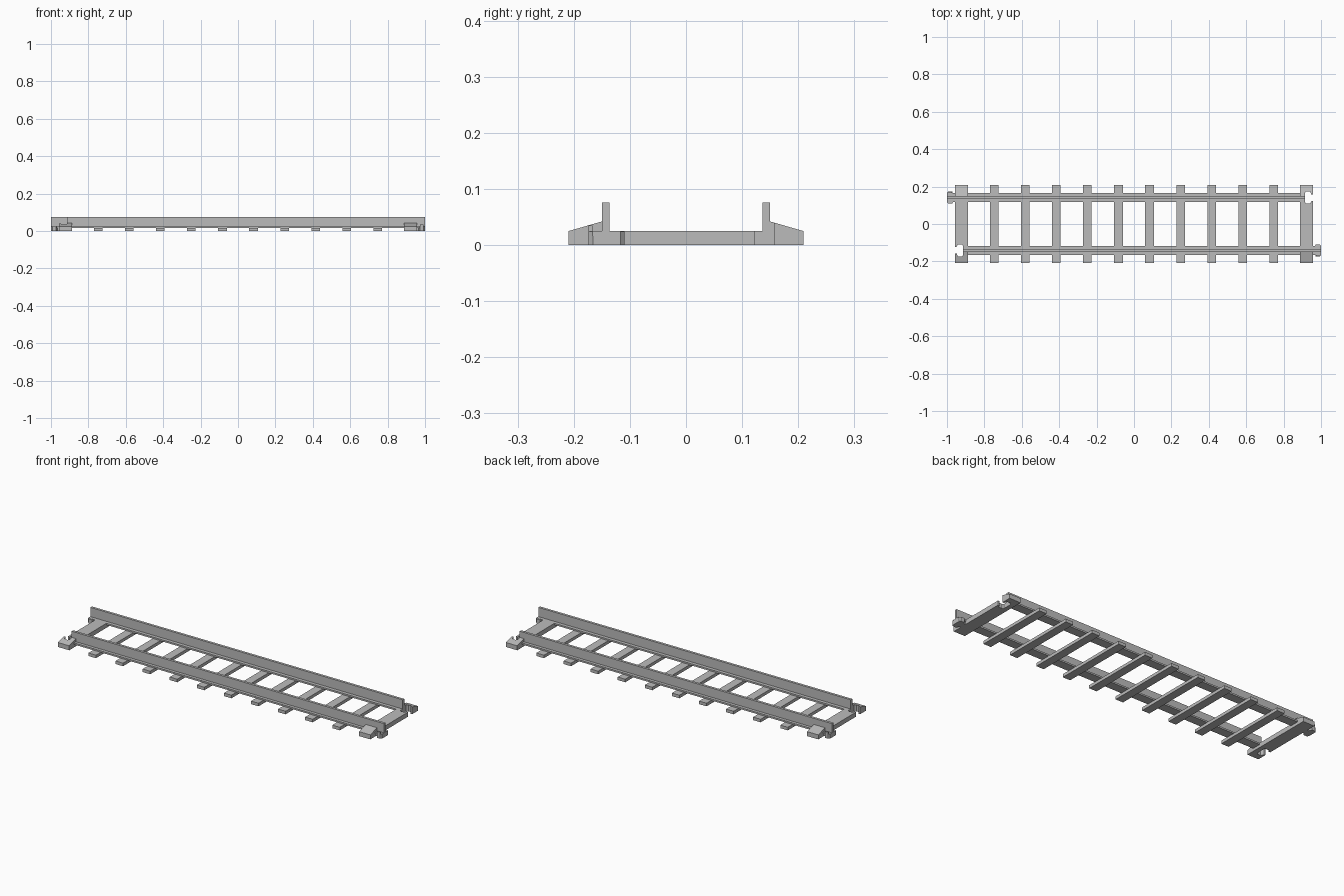
import bpy
import bmesh
from mathutils import Vector

cube = bpy.data.objects.get("Cube")
if cube:
    bpy.data.objects.remove(cube, do_unlink=True)

grey = bpy.data.materials.new("track grey")
grey.use_nodes = True
colour = (0.5, 0.5, 0.5, 1)
grey.diffuse_color = colour
grey.node_tree.nodes["Principled BSDF"].inputs["Base Color"].default_value = colour


def prism(name, points, axis, low, high, turn=1):
    """Extrude a flat outline along x or z; turn=-1 spins it half a turn."""
    bm = bmesh.new()

    def place(p, d):
        x, y, z = (d, p[0], p[1]) if axis == "x" else (p[0], p[1], d)
        return Vector((x * turn, y * turn, z))

    face = bm.faces.new([bm.verts.new(place(p, low)) for p in points])
    grown = bmesh.ops.extrude_face_region(bm, geom=[face])
    shift = place((0, 0), high) - place((0, 0), low)
    moved = [v for v in grown["geom"] if isinstance(v, bmesh.types.BMVert)]
    bmesh.ops.translate(bm, verts=moved, vec=shift)
    bmesh.ops.recalc_face_normals(bm, faces=bm.faces)
    mesh = bpy.data.meshes.new(name)
    bm.to_mesh(mesh)
    bm.free()
    mesh.materials.append(grey)
    obj = bpy.data.objects.new(name, mesh)
    bpy.context.collection.objects.link(obj)
    return obj


def rect(a, b, c, d):
    return [(a, c), (b, c), (b, d), (a, d)]


END = 0.957       # outer face of the end sleepers
PITCH = 2 * END   # distance between neighbouring track pieces
BASE = 0.025      # top of the sleepers and rail foot

# Outlines: rail section, end sleeper section with sloped shoulders, locking knob
rail_section = [(-0.167, 0.016), (-0.117, 0.016), (-0.117, BASE), (-0.136, BASE),
                (-0.136, 0.076), (-0.15, 0.076), (-0.15, BASE), (-0.167, BASE)]
right_half = [(0.209, 0), (0.209, BASE), (0.15, 0.042), (0.15, BASE)]
end_section = right_half + [(-y, z) for y, z in reversed(right_half)]
knob_outline = [(0.95, -0.157), (0.966, -0.157), (0.972, -0.174), (0.992, -0.174),
                (1.0, -0.166), (1.0, -0.117), (0.993, -0.11), (0.972, -0.11),
                (0.966, -0.122), (0.95, -0.122)]
notch_outline = [(x - PITCH - (0.02 if x < 0.96 else 0), y) for x, y in knob_outline]

# Each end is the other one turned by half a turn
for turn, side in ((1, "right"), (-1, "left")):
    prism(side + "_rail", rail_section, "x", 0.043 - END, 1.0, turn)
    prism(side + "_knob", knob_outline, "z", 0, BASE - 0.001, turn)
    prism(side + "_knob_lip", rect(0.972, 0.992, -0.174, -0.167), "z", 0.02, 0.035, turn)

    sleeper = prism(side + "_end_sleeper", end_section, "x", -END, -0.888, turn)
    cutter = prism("notch_cutter", notch_outline, "z", -0.1, 0.1, turn)
    cutter.hide_render = True
    cut = sleeper.modifiers.new("notch", "BOOLEAN")
    cut.operation = "DIFFERENCE"
    cut.solver = "EXACT"
    cut.object = cutter
    bpy.context.view_layer.update()
    graph = bpy.context.evaluated_depsgraph_get()
    sleeper.data = bpy.data.meshes.new_from_object(sleeper.evaluated_get(graph))
    sleeper.modifiers.clear()
    bpy.data.objects.remove(cutter, do_unlink=True)

# Plain sleepers between the ends
for i in range(10):
    x = (i - 4.5) * 0.166
    prism("sleeper", rect(x - 0.023, x + 0.023, -0.209, 0.209), "z", 0, 0.017)
